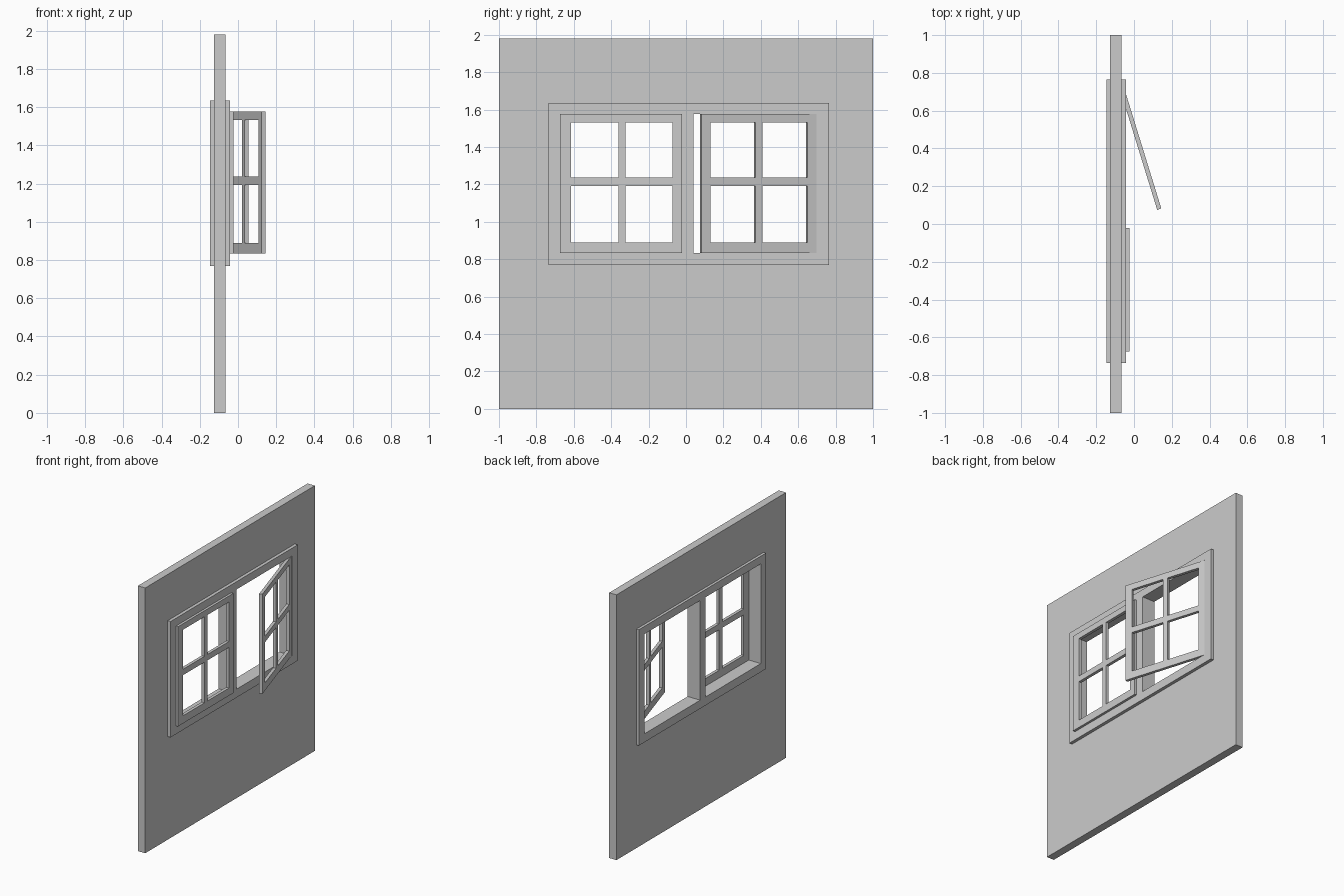
import bpy
import bmesh
from math import radians

cube = bpy.data.objects.get("Cube")
if cube:
    bpy.data.objects.remove(cube, do_unlink=True)

grey = bpy.data.materials.new("plain_grey")
grey.use_nodes = True
colour = (0.6, 0.6, 0.6, 1)
grey.diffuse_color = colour
grey.node_tree.nodes["Principled BSDF"].inputs["Base Color"].default_value = colour


def pierced_panel(name, x0, x1, ys, zs, location=(0, 0, 0), turn=0):
    """Slab in the y-z plane; every odd cell of the cut lines is a hole."""
    bm = bmesh.new()
    verts = [[bm.verts.new((x0, y, z)) for z in zs] for y in ys]
    for i in range(len(ys) - 1):
        for j in range(len(zs) - 1):
            if i % 2 and j % 2:
                continue
            bm.faces.new((verts[i][j], verts[i + 1][j],
                          verts[i + 1][j + 1], verts[i][j + 1]))
    # Give the sheet its thickness
    result = bmesh.ops.extrude_face_region(bm, geom=bm.faces[:], use_keep_orig=True)
    moved = [v for v in result["geom"] if isinstance(v, bmesh.types.BMVert)]
    bmesh.ops.translate(bm, verts=moved, vec=(x1 - x0, 0, 0))
    bmesh.ops.recalc_face_normals(bm, faces=bm.faces[:])
    mesh = bpy.data.meshes.new(name)
    bm.to_mesh(mesh)
    bm.free()
    mesh.materials.append(grey)
    obj = bpy.data.objects.new(name, mesh)
    obj.location = location
    obj.rotation_euler.z = turn
    bpy.context.collection.objects.link(obj)
    return obj


# Wall, with its opening hidden under the frame border
pierced_panel("wall", -0.126, -0.066, [-1, -0.70, 0.73, 1], [0, 0.80, 1.61, 1.98])

# Frame with two openings and a centre post
pierced_panel("window_frame", -0.146, -0.042,
              [-0.735, -0.674, -0.021, 0.041, 0.697, 0.765],
              [0.77, 0.833, 1.577, 1.635])

# Four-pane sashes, measured outward from the hinge side
sash_ys = [0, 0.06, 0.312, 0.35, 0.601, 0.653]
sash_zs = [0.833, 0.89, 1.193, 1.237, 1.532, 1.577]
for name, side, hinge, turn in (
        ("closed_sash", 1, (-0.024, -0.674, 0), 0),
        ("open_sash", -1, (-0.048, 0.706, 0), radians(17.16))):
    pierced_panel(name, -0.023, 0, [side * y for y in sash_ys], sash_zs, hinge, turn)
